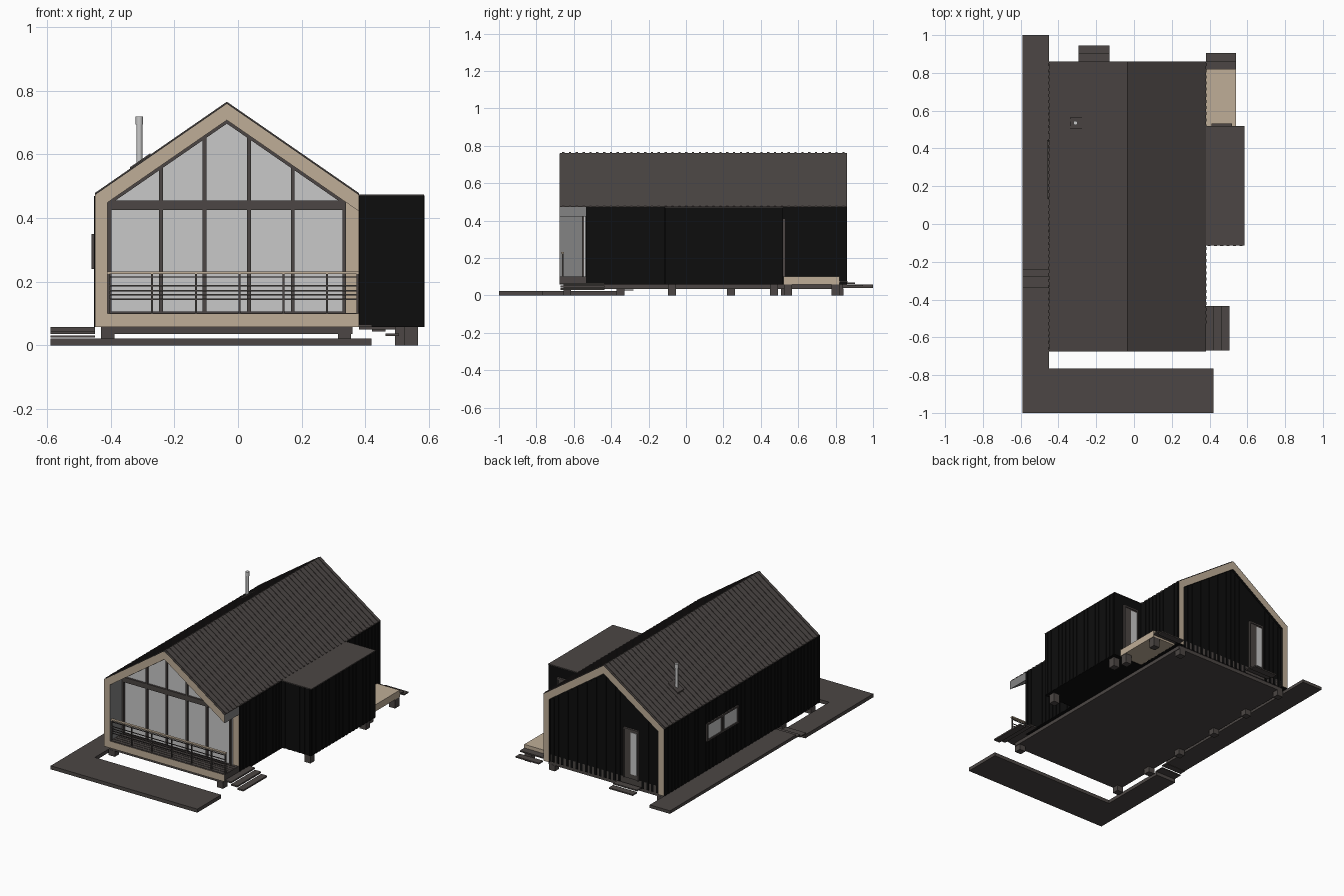
import bpy, bmesh, math
from mathutils import Vector

if "Cube" in bpy.data.objects:
    bpy.data.objects.remove(bpy.data.objects["Cube"])


def material(name, r, g, b):
    m = bpy.data.materials.new(name)
    m.diffuse_color = (r, g, b, 1)
    m.use_nodes = True
    m.node_tree.nodes["Principled BSDF"].inputs["Base Color"].default_value = m.diffuse_color
    return m


BLACK = material("black cladding", 0.004, 0.004, 0.004)
DARK = material("dark grey metal", 0.072, 0.062, 0.058)
WOOD = material("pale wood", 0.52, 0.42, 0.31)
GLASS = material("light grey glass", 0.58, 0.58, 0.58)
GREY = material("mid grey lining", 0.23, 0.23, 0.23)

# House outline: left, right, ridge and slope
L, R, CX, F, B, PORCH = -0.45, 0.38, -0.035, -0.675, 0.86, -0.535
SLOPE = 0.69


def under(x):
    """Height of the roof underside at x."""
    return 0.708 - SLOPE * abs(x - CX)


def box(x0, x1, y0, y1, z0, z1):
    return ([(x0, z0), (x1, z0), (x1, z1), (x0, z1)], y0, y1)


def build(name, pieces, *mats, rule=None):
    """Extrude every (x,z) profile along y; rule(normal) picks the material."""
    bm = bmesh.new()
    for pts, y0, y1 in pieces:
        f = bm.faces.new([bm.verts.new((x, y0, z)) for x, z in pts])
        ext = bmesh.ops.extrude_face_region(bm, geom=[f])
        moved = [v for v in ext["geom"] if isinstance(v, bmesh.types.BMVert)]
        bmesh.ops.translate(bm, verts=moved, vec=(0, y1 - y0, 0))
    bmesh.ops.recalc_face_normals(bm, faces=bm.faces)
    bm.normal_update()
    if rule:
        for f in bm.faces:
            f.material_index = rule(f.normal)
    me = bpy.data.meshes.new(name)
    bm.to_mesh(me)
    bm.free()
    for m in mats:
        me.materials.append(m)
    ob = bpy.data.objects.new(name, me)
    bpy.context.collection.objects.link(ob)
    return ob


def steps(a, b, gap):
    n = int((b - a) / gap)
    return [a + (i + 0.5) * (b - a) / n for i in range(n)]


# Open porch shell: left wall and roof, wooden front edge, grey lining
build("porch_shell", [([(L, .057), (L, .472), (CX, .759), (R, .472), (R, under(R)),
                        (CX, .708), (-.41, under(-.41)), (-.41, .057)], F, PORCH)],
      GREY, WOOD, BLACK, rule=lambda n: 1 if n.y < -.5 else 2 if n.x < -.9 else 0)

# Main shell: both walls and roof, wooden edges at either end
build("house_shell", [([(L, .057), (L, .472), (CX, .759), (R, .472), (R, .057), (.34, .057),
                        (.34, under(.34)), (CX, .708), (-.41, under(-.41)), (-.41, .057)],
                       PORCH, B)],
      BLACK, WOOD, rule=lambda n: 1 if abs(n.y) > .5 else 0)

# Ribbed metal roof
def chevron(t0, t1):
    return [(L, .475 + t0), (CX, .762 + t0), (R, .475 + t0),
            (R, .475 + t1), (CX, .762 + t1), (L, .475 + t1)]


build("roof_sheet", [(chevron(0, -.004), F + .001, B)], DARK)
build("roof_ribs", [(chevron(.004, -.002), y - .006, y + .006) for y in steps(F, B, .036)], DARK)

# Floor, with a wooden front edge, and the base frame below it
build("floor", [box(-.41, R, F, PORCH, .057, .1), box(-.41, .34, PORCH, .845, .057, .1)],
      DARK, WOOD, rule=lambda n: 1 if n.y < -.5 else 0)
build("porch_planks", [box(-.405, R, y - .008, y + .008, .098, .102)
                       for y in steps(F + .005, PORCH, .02)], DARK)
build("base_frame", [box(-.43, .36, -.655, .84, .035, .057)], DARK)

# Back gable wall
build("back_wall", [([(-.41, .057), (-.41, under(-.41)), (CX, .708), (.34, under(.34)),
                      (.34, .057)], .825, .845)], BLACK)

# Annex on the right with its flat roof
AX, A0, A1 = .583, -.113, .518
build("annex", [box(.37, AX, A0, A1, .057, .471)], BLACK)
build("annex_roof", [box(.379, .585, -.115, .52, .471, .475)], DARK)

# Thin upright cladding battens on all black walls
h = .008
bat = [box(L - .003, L, y - h, y + h, .057, .47) for y in steps(F, B, .032)
       if not .12 < y < .46]
bat += [box(R, R + .003, y - h, y + h, .057, .47) for y in steps(PORCH, B, .032)]
bat += [box(AX, AX + .003, y - h, y + h, .057, .471) for y in steps(A0, A1, .032)]
bat += [box(x - h, x + h, A0 - .003, A0, .057, .471) for x in steps(R, AX, .032)]
bat += [box(x - h, x + h, .845, .848, .057, under(abs(x - CX) + h + CX))
        for x in steps(-.41, .34, .032) if not -.29 < x < -.15]
build("cladding_battens", bat, BLACK)

# Front glazing and its frame
GY = -.545
build("front_glass", [([(-.41, .1), (-.41, under(-.41)), (CX, .708), (.34, under(.34)),
                        (.34, .1)], GY, GY + .008)], GLASS)
frame = [box(-.41, .34, GY - .012, GY, .425, .456), box(-.41, .34, GY - .01, GY, .1, .106)]
for s in (-1, 1):
    for d in (.07, .207, .369):
        x = CX + s * d
        frame.append(([(x - .006, .1), (x + .006, .1), (x + .006, under(x + .006)),
                       (x - .006, under(x - .006))], GY - .012, GY))
    e = CX + s * .375
    frame.append(([(CX, .708), (e, under(e)), (e, under(e) - .011), (CX, .697)], GY - .012, GY))
build("front_window_frame", frame, DARK)

# Porch railing
RY = -.66
build("rail_top", [box(-.41, R, RY - .008, RY + .008, .225, .232)], WOOD)
rails = [box(-.41, R, RY - .002, RY + .002, z - .002, z + .002) for z in (.145, .159, .172, .187, .215)]
rails += [box(x - .003, x + .003, RY - .004, RY + .004, .1, .226)
          for x in (-.407, -.27, -.132, .005, .143, .28, .376)]
build("railing_bars", rails, DARK)


# Doors in walls facing the back
def door(name, x0, x1, y):
    t = .007
    build(name, [box(x0, x1, y, y + t, .1, .41)], DARK)
    build(name + "_frame", [box(x0, x0 + .008, y, y + .013, .1, .41),
                            box(x1 - .008, x1, y, y + .013, .1, .41),
                            box(x0, x1, y, y + .013, .4, .41)], DARK)
    build(name + "_glass", [box(x0 + .012, (x0 + x1) / 2, y + t, y + t + .003, .13, .39)], GLASS)


door("back_door", -.27, -.166, .845)
door("annex_door", .41, .52, A1)

# Two-pane window in the left wall
W0, W1, WM, Z0, Z1 = .14, .44, .29, .245, .345
build("side_window_glass", [box(L - .004, L, W0, W1, Z0, Z1)], GLASS)
build("side_window_frame",
      [box(L - .01, L, y - .006, y + .006, Z0, Z1) for y in (W0, WM - .008, WM + .008, W1)] +
      [box(L - .01, L, W0 - .006, W1 + .006, z - .005, z + .005) for z in (Z0, Z1)], DARK)
build("window_side_wall_battens", [box(L - .003, L, y - h, y + h, a, b)
                                   for y in steps(.12, .46, .032)
                                   for a, b in ((.057, Z0 - .005), (Z1 + .005, .47))], BLACK)

# Piers
p = .021
piers = [box(-.41 - p, -.41 + p, y - p, y + p, 0, .036) for y in (-.635, -.35, -.075, .24, .53, .82)]
piers += [box(.335 - p, .335 + p, y - p, y + p, 0, .036) for y in (-.635, .82)]
piers += [box(.545 - p, .545 + p, y - p, y + p, 0, .058) for y in (-.075, .47)]
piers += [box(.515 - p, .515 + p, y - p, y + p, 0, .058) for y in (.545, .80)]
build("piers", piers, DARK)

# Walkway: low L-shaped part, two steps, raised part
build("low_walkway", [box(-.59, .42, -1, -.765, 0, .022), box(-.59, L, -.765, -.33, 0, .022)], DARK)
build("walkway_steps", [box(-.59, L, -.34, -.28, .025, .031),
                        box(-.59, L, -.28, -.24, .036, .044)], DARK)
build("raised_walkway", [box(-.59, L, -.24, 1, .038, .057)], DARK)

# Side deck and stair treads
build("side_deck", [box(R, .54, .52, .82, .058, .1)], WOOD)
build("porch_steps", [box(R + .042 * i, R + .042 * (i + 1), -.67, -.435, z - .009, z)
                      for i, z in enumerate((.066, .052, .038))], DARK)
build("back_steps", [box(-.295, -.13, .86, .903, .062, .07),
                     box(-.295, -.13, .903, .945, .05, .058)], DARK)
build("deck_steps", [box(R, .54, .82, .863, .07, .078),
                     box(R, .54, .863, .905, .05, .058)], DARK)

# Chimney pipe with cap and flashing
for name, r, z0, z1 in (("chimney_pipe", .0095, .55, .72), ("chimney_cap", .0115, .695, .72)):
    bpy.ops.mesh.primitive_cylinder_add(vertices=20, radius=r, depth=z1 - z0,
                                        location=(-.31, .535, (z0 + z1) / 2))
    ob = bpy.context.object
    ob.name = name
    ob.data.materials.append(GLASS)
    bpy.ops.object.shade_smooth_by_angle(angle=math.radians(40))
zf = lambda x: .762 - SLOPE * abs(x - CX)
build("chimney_flashing", [([(-.34, zf(-.34)), (-.275, zf(-.275)), (-.275, zf(-.275) + .008),
                             (-.34, zf(-.34) + .008)], .505, .565)], DARK)
